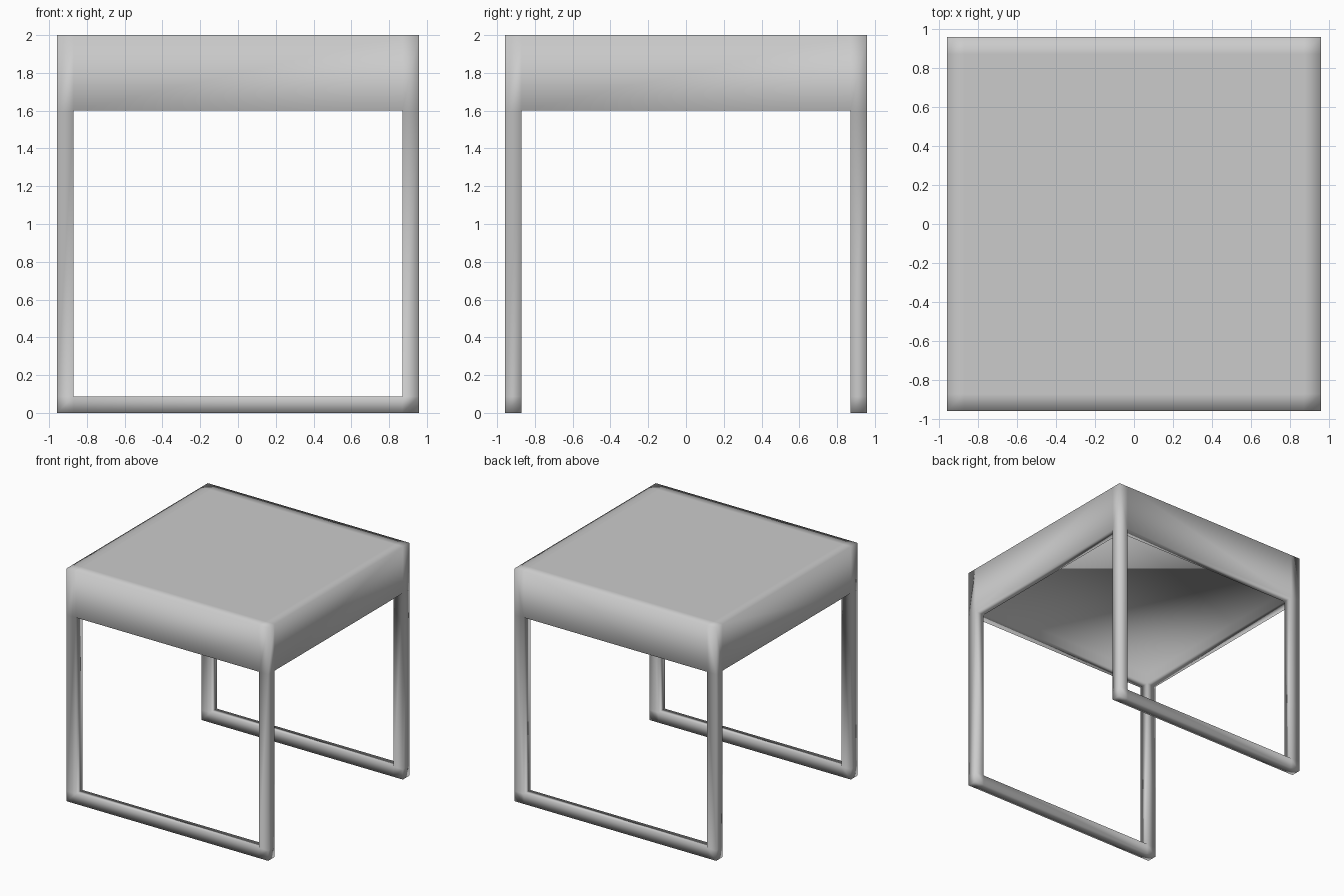
import bpy, bmesh
from itertools import product

if "Cube" in bpy.data.objects:
    bpy.data.objects.remove(bpy.data.objects["Cube"])

# Dividing planes of the stool: outer faces, inner leg faces, rail top, seat underside
OUT, INN, BAR = 0.957, 0.87, 0.087
XS = [-OUT, -INN, INN, OUT]
YS = [-OUT, -INN, INN, OUT]
ZS = [0.0, BAR, 1.6, 2.0]

# Filled blocks (column, row, layer)
seat = set(product(range(3), range(3), [2]))
legs = set(product((0, 2), (0, 2), (0, 1)))
rails = set(product([1], (0, 2), [0]))
solid = seat | legs | rails


def block_side(cell, axis, step):
    """Four grid corners, in order round one side of a block."""
    u, v = [a for a in range(3) if a != axis]
    ring = []
    for du, dv in ((0, 0), (1, 0), (1, 1), (0, 1)):
        c = list(cell)
        c[axis] += (step + 1) // 2
        c[u] += du
        c[v] += dv
        ring.append(tuple(c))
    return ring


# One welded skin, so shading flows between seat, legs and floor rails
bm = bmesh.new()
verts = {}
underside = None
for cell in sorted(solid):
    for axis, step in product(range(3), (-1, 1)):
        neighbour = list(cell)
        neighbour[axis] += step
        if tuple(neighbour) in solid:
            continue
        ring = block_side(cell, axis, step)
        for i, j, k in ring:
            if (i, j, k) not in verts:
                verts[i, j, k] = bm.verts.new((XS[i], YS[j], ZS[k]))
        face = bm.faces.new([verts[c] for c in ring])
        if cell == (1, 1, 2) and (axis, step) == (2, -1):
            underside = face

# Underside panel recessed behind the seat rim
panel = bmesh.ops.extrude_discrete_faces(bm, faces=[underside])["faces"][0]
bmesh.ops.translate(bm, verts=panel.verts[:], vec=(0, 0, BAR))

bmesh.ops.recalc_face_normals(bm, faces=bm.faces)
for f in bm.faces:
    f.smooth = True

mesh = bpy.data.meshes.new("stool_with_sled_legs")
bm.to_mesh(mesh)
bm.free()
bpy.context.collection.objects.link(bpy.data.objects.new("stool_with_sled_legs", mesh))
